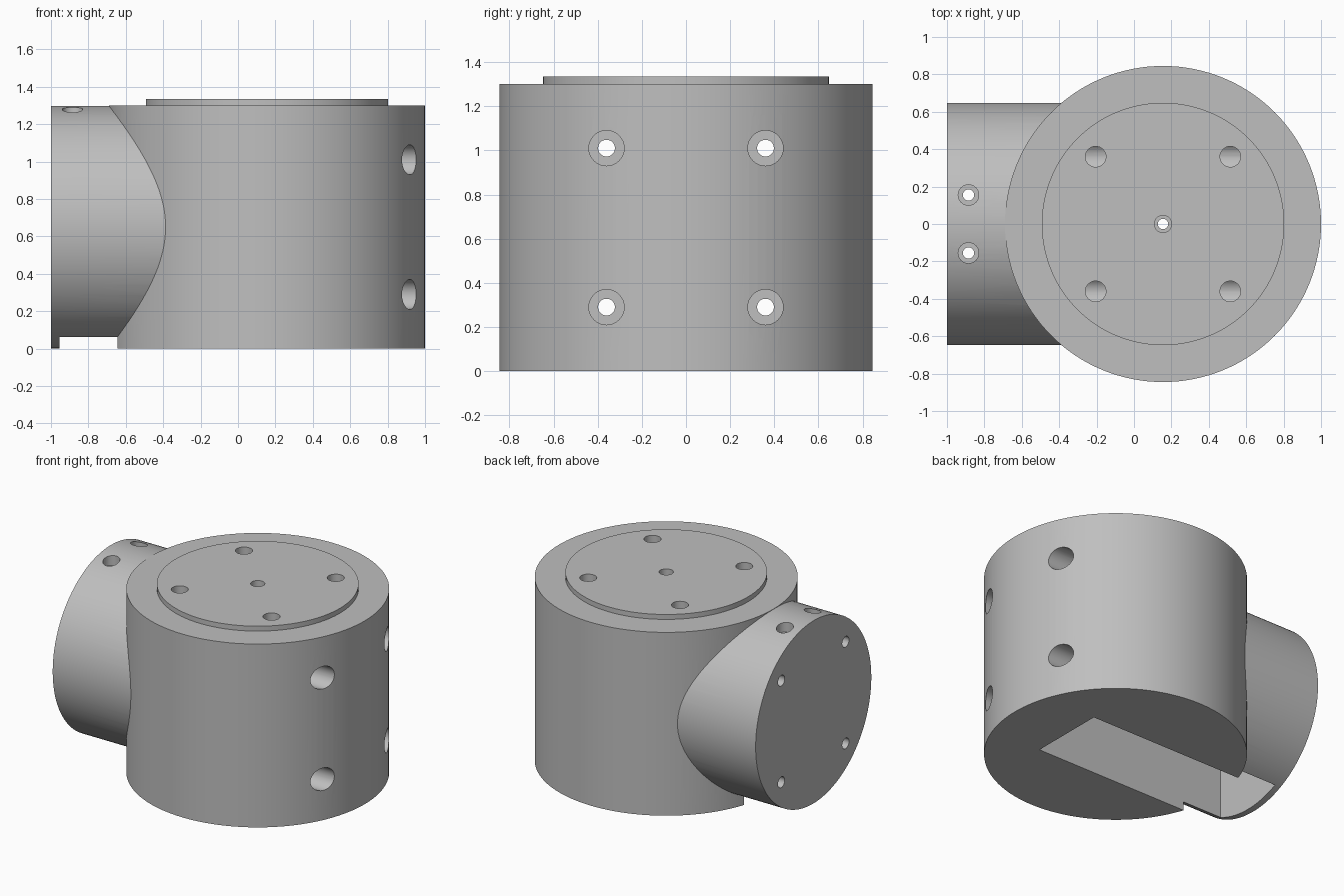
import bpy
import math

cube = bpy.data.objects.get("Cube")
if cube:
    bpy.data.objects.remove(cube)

CX = 0.155          # axis of the upright drum
MID = 0.65          # height of the side arm axis
ARM_R = 0.648

grey = bpy.data.materials.new("plain_grey")
grey.use_nodes = True
colour = (0.52, 0.52, 0.52, 1)
grey.diffuse_color = colour
grey.node_tree.nodes["Principled BSDF"].inputs["Base Color"].default_value = colour


def rod(name, axis, radius, start, end, a, b, sides=32):
    """Cylinder along x at (y=a, z=b) or along z at (x=a, y=b)."""
    mid = (start + end) / 2
    place = (mid, a, b) if axis == "x" else (a, b, mid)
    turn = (0, math.pi / 2, 0) if axis == "x" else (0, 0, 0)
    bpy.ops.mesh.primitive_cylinder_add(vertices=sides, radius=radius, depth=end - start,
                                        location=place, rotation=turn)
    obj = bpy.context.object
    obj.name = name
    obj.data.materials.append(grey)
    return obj


def box(name, low, high):
    bpy.ops.mesh.primitive_cube_add(size=1, location=[(l + h) / 2 for l, h in zip(low, high)])
    obj = bpy.context.object
    obj.name = name
    obj.scale = [h - l for l, h in zip(low, high)]
    obj.data.materials.append(grey)
    return obj


def combine(target, tool, operation):
    bpy.ops.object.select_all(action="DESELECT")
    target.select_set(True)
    bpy.context.view_layer.objects.active = target
    mod = target.modifiers.new(operation.lower(), "BOOLEAN")
    mod.operation = operation
    mod.solver = "EXACT"
    mod.object = tool
    bpy.ops.object.modifier_apply(modifier=mod.name)
    bpy.data.objects.remove(tool)


# Drum, raised lid and side arm joined into one solid
housing = rod("joint_housing", "z", 0.845, 0, 1.3, CX, 0, 128)
combine(housing, rod("raised_lid", "z", ARM_R, 1.2, 1.335, CX, 0, 128), "UNION")
combine(housing, rod("side_arm", "x", ARM_R, -1, 0.1, 0, MID, 128), "UNION")

# Deep rectangular cavity open underneath
cutters = [box("cavity", (-0.955, -0.272, -0.1), (0.565, 0.272, 1.16))]

# Long stepped bolt bores through the drum and arm, and blind lid holes meeting them
for side in (-1, 1):
    y = side * 0.36
    for z in (MID - 0.36, MID + 0.36):
        cutters.append(rod("bolt_bore", "x", 0.08, -0.8, 1.1, y, z))
        cutters.append(rod("bolt_hole", "x", 0.038, -1.1, -0.7, y, z))
    for x in (CX - 0.36, CX + 0.36):
        cutters.append(rod("lid_hole", "z", 0.055, 1.01, 1.4, x, y))
    # Stepped holes on top of the arm
    cutters.append(rod("arm_hole", "z", 0.03, 1.1, 1.4, -0.885, side * 0.155))
    cutters.append(rod("arm_recess", "z", 0.055, 1.22, 1.4, -0.885, side * 0.155))

# Stepped hole in the middle of the lid
cutters.append(rod("centre_hole", "z", 0.028, 1.1, 1.4, CX, 0))
cutters.append(rod("centre_recess", "z", 0.046, 1.26, 1.4, CX, 0))

for cutter in cutters:
    combine(housing, cutter, "DIFFERENCE")

housing.select_set(True)
bpy.context.view_layer.objects.active = housing
bpy.ops.object.shade_smooth_by_angle(angle=math.radians(25))
